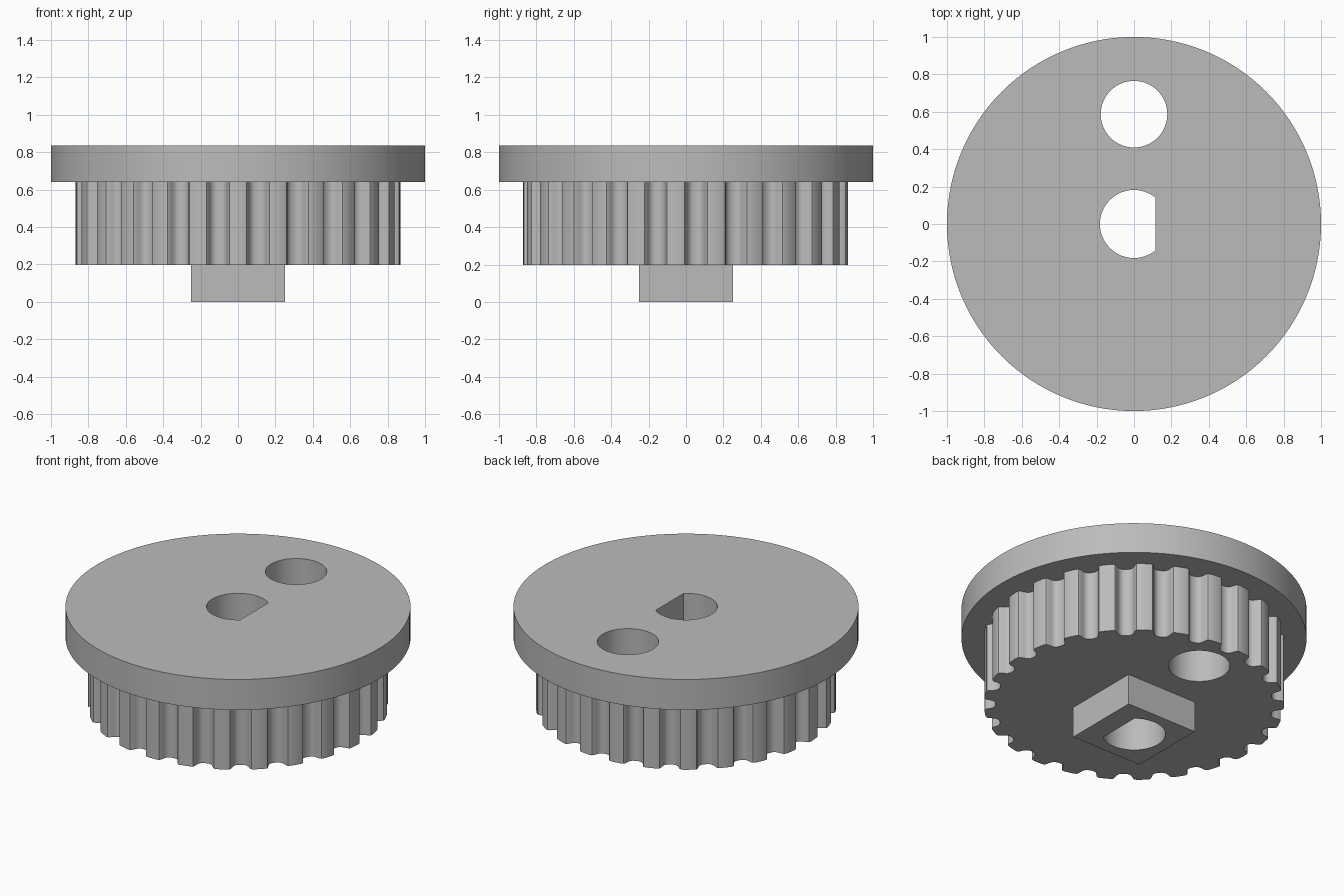
import bpy, bmesh
from math import radians, pi, cos, sin, acos

if "Cube" in bpy.data.objects:
    bpy.data.objects.remove(bpy.data.objects["Cube"], do_unlink=True)

grey = bpy.data.materials.new("plain_grey")
grey.use_nodes = True
COLOUR = (0.5, 0.5, 0.5, 1)
grey.diffuse_color = COLOUR
grey.node_tree.nodes["Principled BSDF"].inputs["Base Color"].default_value = COLOUR


def circle(radius, cx=0, cy=0, count=96):
    return [(cx + radius * cos(2 * pi * i / count), cy + radius * sin(2 * pi * i / count))
            for i in range(count)]


def d_shape(radius, flat_x, count=64):
    # Arc that runs round from the top of the flat to its bottom
    a = acos(flat_x / radius)
    step = (2 * pi - 2 * a) / count
    return [(radius * cos(a + i * step), radius * sin(a + i * step)) for i in range(count + 1)]


def toothed(radius, teeth):
    # Half a tooth as (share of half pitch, depth), mirrored about the tooth centre
    half = [(0.0, 0), (0.3, 0), (0.43, .004), (0.5, .015), (0.55, .035),
            (0.62, .052), (0.74, .063), (0.87, .067), (1.0, .068)]
    profile = [(-s, d) for s, d in reversed(half[1:-1])] + half
    pts = []
    for t in range(teeth):
        for s, depth in profile:
            a = -pi / 2 + (t + s / 2) * 2 * pi / teeth
            pts.append(((radius - depth) * cos(a), (radius - depth) * sin(a)))
    return pts


def plate(name, loops, z0, z1):
    # Fill an outline with holes, then extrude it upwards
    bm = bmesh.new()
    edges = []
    for loop in loops:
        vs = [bm.verts.new((x, y, z0)) for x, y in loop]
        edges += [bm.edges.new((v, vs[i - 1])) for i, v in enumerate(vs)]
    bmesh.ops.triangle_fill(bm, use_beauty=True, use_dissolve=False, edges=edges)
    ext = bmesh.ops.extrude_face_region(bm, geom=bm.faces[:])
    top = [g for g in ext["geom"] if isinstance(g, bmesh.types.BMVert)]
    bmesh.ops.translate(bm, verts=top, vec=(0, 0, z1 - z0))
    bmesh.ops.recalc_face_normals(bm, faces=bm.faces[:])
    mesh = bpy.data.meshes.new(name)
    bm.to_mesh(mesh)
    bm.free()
    mesh.materials.append(grey)
    ob = bpy.data.objects.new(name, mesh)
    bpy.context.collection.objects.link(ob)
    bpy.ops.object.select_all(action="DESELECT")
    ob.select_set(True)
    bpy.context.view_layer.objects.active = ob
    bpy.ops.object.shade_smooth_by_angle(angle=radians(30))
    return ob


shaft_hole = d_shape(0.182, 0.115)
side_hole = circle(0.178, 0, 0.587, 64)
square = [(-.25, -.25), (.25, -.25), (.25, .25), (-.25, .25)]

plate("flange", [circle(1, count=128), shaft_hole, side_hole], 0.64, 0.835)
plate("toothed_wheel", [toothed(0.87, 25), shaft_hole, side_hole], 0.197, 0.64)
plate("square_boss", [square, shaft_hole], 0, 0.197)
